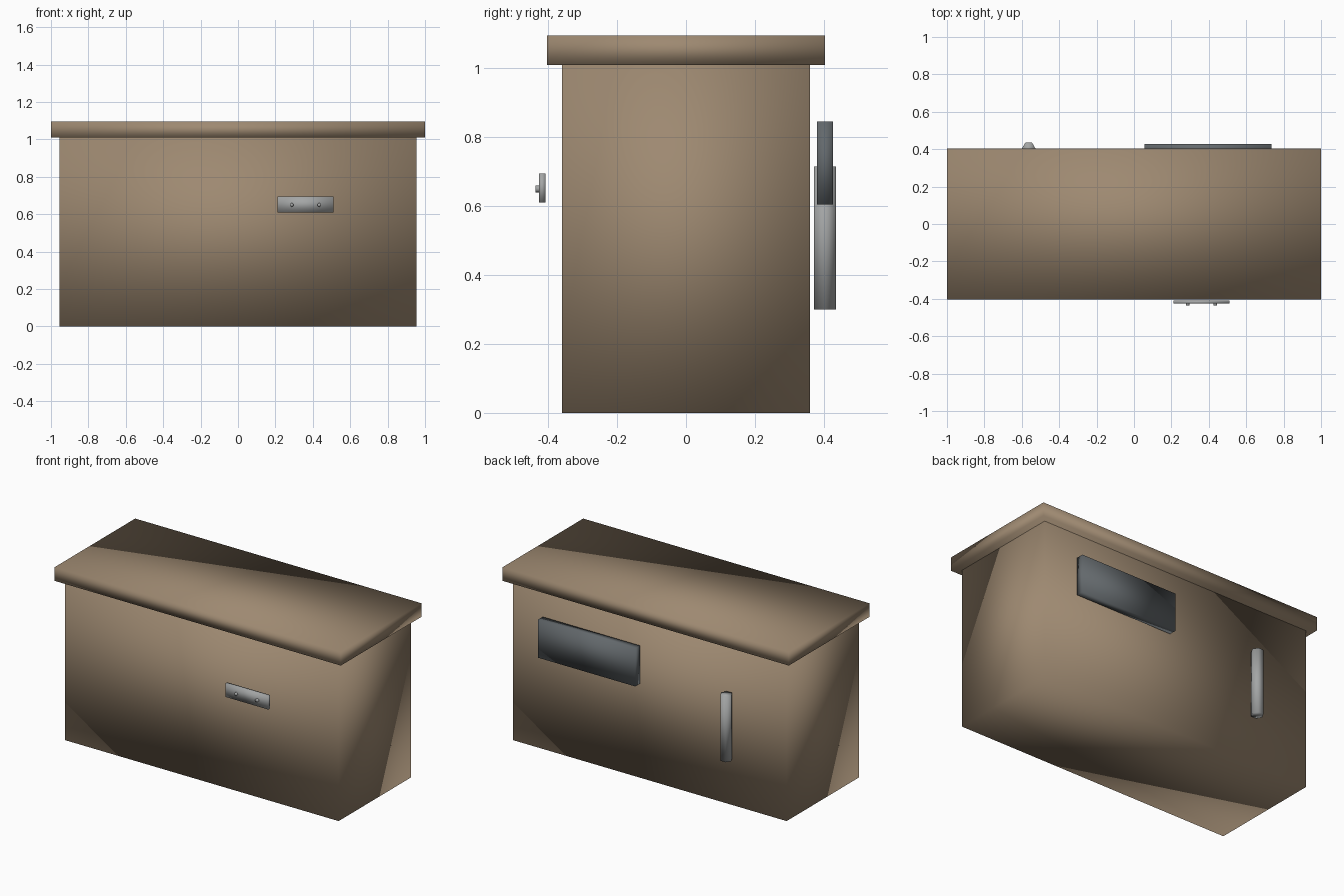
import bpy
import math

# Remove the default cube
cube = bpy.data.objects.get("Cube")
if cube:
    bpy.data.objects.remove(cube, do_unlink=True)


def material(name, rgb):
    mat = bpy.data.materials.new(name)
    mat.use_nodes = True
    color = (*rgb, 1)
    mat.diffuse_color = color
    mat.node_tree.nodes["Principled BSDF"].inputs["Base Color"].default_value = color
    return mat


def finish(name, mat):
    obj = bpy.context.object
    obj.name = name
    obj.data.materials.append(mat)
    bpy.ops.object.transform_apply(location=False, rotation=True, scale=True)
    bpy.ops.object.shade_smooth()
    return obj


def box(name, mat, x, y, z):
    """Box from its (low, high) extent on each axis."""
    spans = (x, y, z)
    bpy.ops.mesh.primitive_cube_add(size=1, location=[(a + b) / 2 for a, b in spans])
    bpy.context.object.scale = [b - a for a, b in spans]
    return finish(name, mat)


def rod(name, mat, sides, radius, length, location, rotation):
    bpy.ops.mesh.primitive_cylinder_add(vertices=sides, radius=radius, depth=length,
                                        location=location, rotation=rotation)
    return finish(name, mat)


brown = material("brown", (0.34, 0.25, 0.165))
steel = material("light steel", (0.37, 0.38, 0.38))
slate = material("dark slate", (0.125, 0.14, 0.15))

# Case and overhanging lid
box("case", brown, (-0.955, 0.955), (-0.36, 0.36), (0, 1.01))
box("lid", brown, (-1, 1), (-0.403, 0.403), (1.01, 1.095))

# Front latch plate with two pins
box("latch_plate", steel, (0.21, 0.51), (-0.426, -0.408), (0.61, 0.695))
for side, x in (("right", 0.287), ("left", 0.435)):
    rod(f"latch_pin_{side}", steel, 12, 0.01, 0.02, (x, -0.427, 0.65), (math.pi / 2, 0, 0))

# Back panel and six-sided upright handle
box("back_panel", slate, (0.055, 0.735), (0.38, 0.427), (0.605, 0.845))
rod("back_handle", steel, 6, 0.0365, 0.415, (-0.563, 0.403, 0.507), (0, 0, math.pi / 6))
